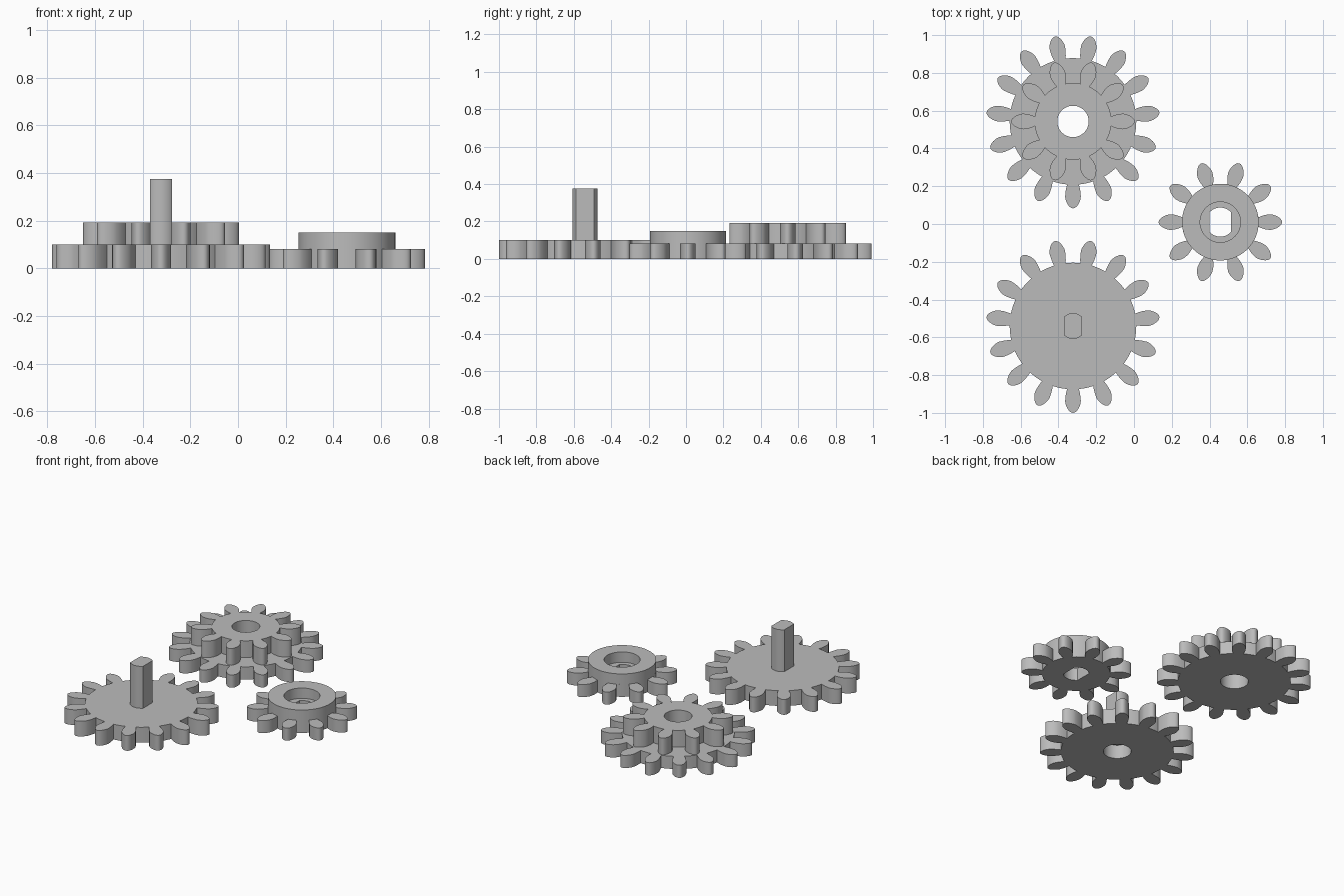
import bpy, bmesh, math

if "Cube" in bpy.data.objects:
    bpy.data.objects.remove(bpy.data.objects["Cube"])

grey = bpy.data.materials.new("grey_plastic")
grey.diffuse_color = (0.5, 0.5, 0.5, 1)
grey.use_nodes = True
grey.node_tree.nodes["Principled BSDF"].inputs["Base Color"].default_value = grey.diffuse_color


def circle(r, n=64):
    return [(r * math.cos(2 * math.pi * i / n), r * math.sin(2 * math.pi * i / n)) for i in range(n)]


def flatted(r, half, n=10):
    """Circle cut by two flats at x = +-half."""
    a = math.acos(half / r)
    top = [a + (math.pi - 2 * a) * i / n for i in range(n + 1)]
    return [(r * math.cos(t), r * math.sin(t)) for t in top + [t + math.pi for t in top]]


def gear(teeth, tip, root, pitch, neck, phase):
    """Gear outline: necked flanks, rounded addendum, circular valleys."""
    half = 0.0415
    add = tip - pitch
    flank = [(root, neck), (root + 0.25 * (pitch - root), neck + 0.4 * (half - neck)),
             (root + 0.6 * (pitch - root), neck + 0.8 * (half - neck)), (pitch, half)]
    flank += [(pitch + add * f, half * w) for f, w in
              ((0.2, 0.96), (0.4, 0.87), (0.6, 0.73), (0.78, 0.55), (0.9, 0.37), (0.97, 0.2))]
    side = [(math.sqrt(max(r * r - w * w, 0)), w) for r, w in flank]
    tooth = [(x, -w) for x, w in side] + [(tip, 0)] + [(x, w) for x, w in reversed(side)]
    edge = math.asin(neck / root)
    step = 2 * math.pi / teeth
    # points along the valley floor
    for i in range(1, 6):
        a = edge + (step - 2 * edge) * i / 6
        tooth.append((root * math.cos(a), root * math.sin(a)))
    pts = []
    for k in range(teeth):
        c, s = math.cos(phase + k * step), math.sin(phase + k * step)
        pts += [(x * c - y * s, x * s + y * c) for x, y in tooth]
    return pts


def plate(name, loops, centre, z0, z1):
    """Extrude an outline, with inner loops as holes, from z0 to z1."""
    cu = bpy.data.curves.new(name, 'CURVE')
    cu.dimensions = '2D'
    cu.fill_mode = 'BOTH'
    cu.extrude = (z1 - z0) / 2
    for loop in loops:
        sp = cu.splines.new('POLY')
        sp.points.add(len(loop) - 1)
        for p, (x, y) in zip(sp.points, loop):
            p.co = (x, y, 0, 1)
        sp.use_cyclic_u = True
    ob = bpy.data.objects.new(name, cu)
    bpy.context.collection.objects.link(ob)
    ob.location = (centre[0], centre[1], (z0 + z1) / 2)
    bpy.ops.object.select_all(action='DESELECT')
    ob.select_set(True)
    bpy.context.view_layer.objects.active = ob
    bpy.ops.object.convert(target='MESH')
    ob = bpy.context.object
    # weld caps to walls
    bm = bmesh.new()
    bm.from_mesh(ob.data)
    bmesh.ops.remove_doubles(bm, verts=bm.verts, dist=0.0001)
    bmesh.ops.recalc_face_normals(bm, faces=bm.faces)
    bm.to_mesh(ob.data)
    bm.free()
    ob.data.materials.clear()
    ob.data.materials.append(grey)
    bpy.ops.object.shade_smooth_by_angle(angle=math.radians(30))
    return ob


big = gear(15, 0.46, 0.335, 0.40, 0.031, -math.pi / 2)
small = gear(10, 0.327, 0.203, 0.266, 0.025, 0)
BACK, FRONT, SIDE = (-0.323, 0.543), (-0.323, -0.54), (0.457, 0.01)

# Compound gear with a through bore
plate("compound_gear_lower", [big, circle(0.083)], BACK, 0, 0.083)
plate("compound_gear_upper", [small, circle(0.083)], BACK, 0.083, 0.192)

# Shaft gear: blind round bore below, flatted shaft above
plate("shaft_gear_bored_layer", [big, circle(0.083)], FRONT, 0, 0.09)
plate("shaft_gear_top_layer", [big], FRONT, 0.09, 0.1)
plate("shaft", [flatted(0.068, 0.047)], FRONT, 0.095, 0.375)

# Pinion with flatted bore and a counterbored hub
plate("pinion", [small, flatted(0.077, 0.056)], SIDE, 0, 0.082)
plate("pinion_hub", [circle(0.203), circle(0.107)], SIDE, 0.082, 0.15)
